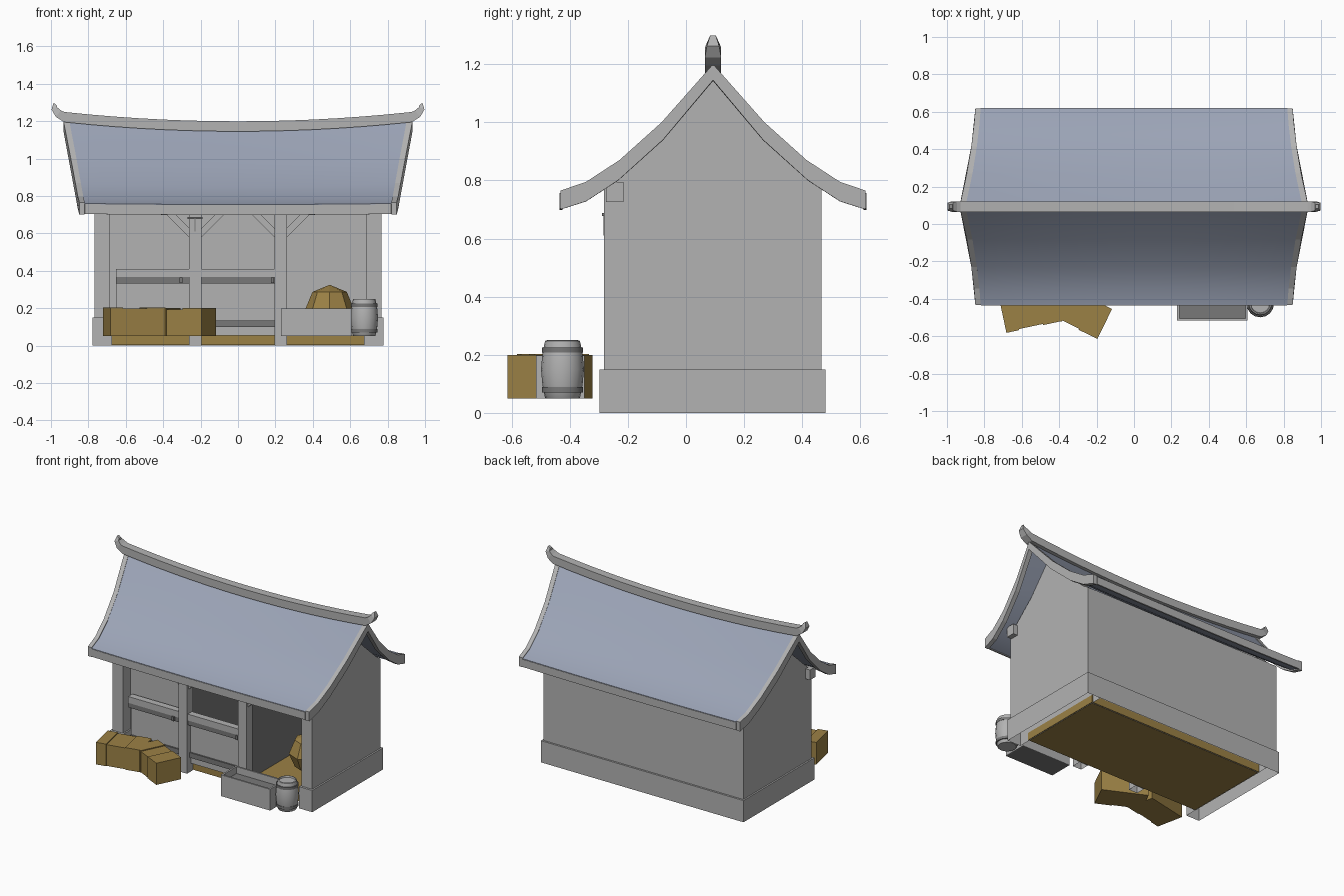
import bpy, bmesh, math
from mathutils import Vector

cube = bpy.data.objects.get("Cube")
if cube:
    bpy.data.objects.remove(cube, do_unlink=True)


def material(name, rgb):
    m = bpy.data.materials.new(name)
    m.use_nodes = True
    m.diffuse_color = (*rgb, 1)
    m.node_tree.nodes["Principled BSDF"].inputs["Base Color"].default_value = (*rgb, 1)
    return m


GREY = material("plaster_grey", (0.45, 0.45, 0.45))
DARK = material("dark_grey", (0.19, 0.19, 0.19))
WOOD = material("warm_wood", (0.33, 0.22, 0.06))
BLUE = material("slate_blue", (0.33, 0.37, 0.47))


def finish(name, bm, mat):
    bmesh.ops.recalc_face_normals(bm, faces=bm.faces[:])
    me = bpy.data.meshes.new(name)
    bm.to_mesh(me)
    bm.free()
    me.materials.append(mat)
    ob = bpy.data.objects.new(name, me)
    bpy.context.collection.objects.link(ob)
    return ob


def smooth(ob):
    bpy.ops.object.select_all(action="DESELECT")
    ob.select_set(True)
    bpy.context.view_layer.objects.active = ob
    bpy.ops.object.shade_smooth_by_angle(angle=math.radians(35))


def box(name, x, y, z, mat, open_bottom=False):
    """Box from (low, high) pairs."""
    bm = bmesh.new()
    bmesh.ops.create_cube(bm, size=1)
    if open_bottom:
        under = [f for f in bm.faces if f.calc_center_median().z < -0.4]
        bmesh.ops.delete(bm, geom=under, context="FACES_ONLY")
    for v in bm.verts:
        v.co = Vector([a[0] + (c + 0.5) * (a[1] - a[0]) for a, c in zip((x, y, z), v.co)])
    return finish(name, bm, mat)


def loft(name, rings, mat):
    """Skin closed rings of points and cap both ends."""
    bm = bmesh.new()
    vs = [[bm.verts.new(p) for p in r] for r in rings]
    n = len(rings[0])
    for a, b in zip(vs, vs[1:]):
        for i in range(n):
            j = (i + 1) % n
            bm.faces.new((a[i], a[j], b[j], b[i]))
    bm.faces.new(vs[0])
    bm.faces.new(vs[-1])
    return finish(name, bm, mat)


# Roof: half profiles as (distance from ridge, height)
RIDGE_Y = 0.093
TOP = [(0, 1.2), (0.177, 1.0), (0.322, 0.87), (0.437, 0.795), (0.525, 0.765)]
LOW = [(0, 1.145), (0.172, 0.94), (0.327, 0.80), (0.437, 0.728), (0.525, 0.70)]
SOFFIT = [(0, 1.165), (0.172, 0.96), (0.327, 0.817), (0.437, 0.739), (0.525, 0.707)]


def roof_point(s, d, z):
    """Sag toward the middle, and flare outward toward the ridge."""
    t = (0.47 - 1.3 * abs(d) + 0.89 * d * d) / 0.45
    return (s * (0.842 + 0.087 * t), RIDGE_Y + d, z - (0.003 + 0.038 * t) * (1 - s * s))


def both_sides(half, shift=0):
    return [(-d, z + shift) for d, z in reversed(half)] + [(d, z + shift) for d, z in half[1:]]


def roof_part(name, s0, s1, steps, section, mat):
    stations = [s0 + (s1 - s0) * i / steps for i in range(steps + 1)]
    return loft(name, [[roof_point(s, d, z) for d, z in section] for s in stations], mat)


slab = both_sides(TOP, -0.005) + both_sides(SOFFIT)[::-1]
smooth(roof_part("roof_slab", -0.967, 0.967, 14, slab, BLUE))
verge = both_sides(TOP) + both_sides(LOW)[::-1]
for side, label in ((-1, "right"), (1, "left")):
    roof_part("verge_" + label, side * 0.966, side, 1, verge, GREY)
for side, label in ((-1, "front"), (1, "back")):
    sec = [(side * d, z) for d, z in ((0.518, 0.757), (0.528, 0.757), (0.528, 0.704), (0.518, 0.704))]
    roof_part("eave_board_" + label, -0.966, 0.966, 14, sec, GREY)

# Ridge beam with upturned tapering ends: x, z, half width, half height, tilt
path = [(0.93 * i / 7, 1.172 + 0.05 * (i / 7) ** 2, 0.028, 0.027, 0.05 * i / 7) for i in range(8)]
path += [(0.96, 1.24, 0.028, 0.022, 0.7), (0.982, 1.268, 0.021, 0.016, 1.2),
         (0.978, 1.292, 0.01, 0.01, 2.2)]
path = [(-x, z, w, h, -t) for x, z, w, h, t in path[:0:-1]] + path
loft("ridge_beam", [[(x - b * h * math.sin(t), RIDGE_Y + a * w, z + b * h * math.cos(t))
                     for a, b in ((-1, -1), (1, -1), (1, 1), (-1, 1))]
                    for x, z, w, h, t in path], GREY)

# Gable walls, following the underside of the roof
gable = [(-0.282, 0.15), (-0.282, 0.768)]
gable += [(RIDGE_Y + d, z) for d, z in both_sides(LOW[:3])]
gable += [(0.467, 0.768), (0.467, 0.15)]
for side, label in ((-1, "right"), (1, "left")):
    loft("gable_wall_" + label, [[(side * x, y, z) for y, z in gable] for x in (0.685, 0.766)], GREY)
    box("plinth_" + label, sorted((side * 0.675, side * 0.777)), (-0.297, 0.48), (0, 0.15), GREY, True)
box("back_wall", (-0.7, 0.7), (0.42, 0.467), (0.15, 0.77), GREY)
box("back_plinth", (-0.675, 0.675), (0.4, 0.48), (0, 0.15), GREY, True)
box("floor", (-0.68, 0.68), (-0.214, 0.405), (0.003, 0.055), WOOD)
box("front_beam", (-0.8, 0.8), (-0.275, -0.215), (0.725, 0.795), GREY)

# Posts, partitions and diagonal braces
for px, label in ((-0.228, "right"), (0.228, "left")):
    box("post_" + label, (px - 0.033, px + 0.033), (-0.28, -0.215), (0, 0.74), GREY, True)
    box("partition_" + label, (px - 0.015, px + 0.015), (-0.21, 0.399), (0.055, 0.8), DARK)
    for side in (-1, 1):
        a, b = px + side * 0.03, px + side * 0.19
        quad = [(a, 0.575), (b, 0.735), (b - side * 0.05, 0.735), (a, 0.625)]
        loft("brace_" + label, [[(x, y, z) for x, z in quad] for y in (-0.262, -0.232)], GREY)

# Closed bay and the two counters
box("bay_wall", (-0.69, -0.25), (-0.2, -0.18), (0.055, 0.78), GREY)
for x, label in (((-0.652, -0.262), "right"), ((-0.195, 0.195), "left")):
    box("counter_panel_" + label, x, (-0.24, -0.215), (0.135, 0.34), GREY)
    box("counter_base_" + label, x, (-0.235, -0.215), (0.055, 0.1), GREY)
    box("counter_foot_" + label, x, (-0.25, -0.215), (0.1, 0.135), DARK)
    box("counter_shelf_" + label, x, (-0.268, -0.215), (0.333, 0.366), DARK)
    box("counter_rail_" + label, x, (-0.272, -0.225), (0.366, 0.41), GREY)

# Small hook and counter latches
box("hook_bar", (-0.27, -0.19), (-0.289, -0.279), (0.677, 0.687), DARK)
box("hook_stem", (-0.232, -0.226), (-0.284, -0.279), (0.61, 0.68), DARK)
for x in (-0.305, 0.185):
    box("latch", (x - 0.008, x + 0.008), (-0.28, -0.26), (0.335, 0.365), DARK)


# Crates in two angled rows, every second one set back a little
def crate_row(name, origin, angle, widths, depth, top):
    start = 0
    for i, w in enumerate(widths):
        inset = 0.006 * (i % 2)
        ob = box(name, (start, start + w), (inset, depth), (0.05, top - inset), WOOD)
        ob.location = (*origin, 0)
        ob.rotation_euler.z = math.radians(angle)
        start += w


crate_row("crate_back_row", (-0.682, -0.582), 12, (0.07, 0.13, 0.1), 0.19, 0.203)
crate_row("crate_front_row", (-0.467, -0.482), -26, (0.09, 0.1, 0.112), 0.178, 0.2)

# Open trough
TX, TY = (0.23, 0.608), (-0.517, -0.35)
box("trough_filling", (TX[0] + 0.005, TX[1] - 0.005), (TY[0] + 0.005, TY[1] - 0.005), (0.05, 0.15), DARK)
for i, label in ((0, "front"), (1, "back")):
    y = TY[i] + 0.012 * (1 - 2 * i)
    box("trough_wall_" + label, TX, sorted((TY[i], y)), (0.05, 0.197), GREY)
    x = TX[i] + 0.012 * (1 - 2 * i)
    box("trough_end_" + label, sorted((TX[i], x)), TY, (0.05, 0.197), GREY)


# Barrel with bands
def turned(name, profile, mat):
    ring = [math.tau * i / 16 for i in range(16)]
    smooth(loft(name, [[(0.675 + r * math.cos(a), -0.425 + r * math.sin(a), z) for a in ring]
                       for r, z in profile], mat))


turned("barrel", [(0.05, 0.24), (0.053, 0.25), (0.06, 0.248), (0.069, 0.205), (0.074, 0.15),
                  (0.069, 0.095), (0.06, 0.052), (0.058, 0.05)], GREY)
for z in (0.08, 0.216):
    turned("barrel_band", [(0.071, z - 0.009), (0.071, z + 0.009)], DARK)

# Faceted heap on the floor
bm = bmesh.new()
bmesh.ops.create_uvsphere(bm, u_segments=8, v_segments=4, radius=0.13)
for v in bm.verts:
    v.co += Vector((0.49, 0.08, 0.195))
finish("grain_heap", bm, WOOD)
